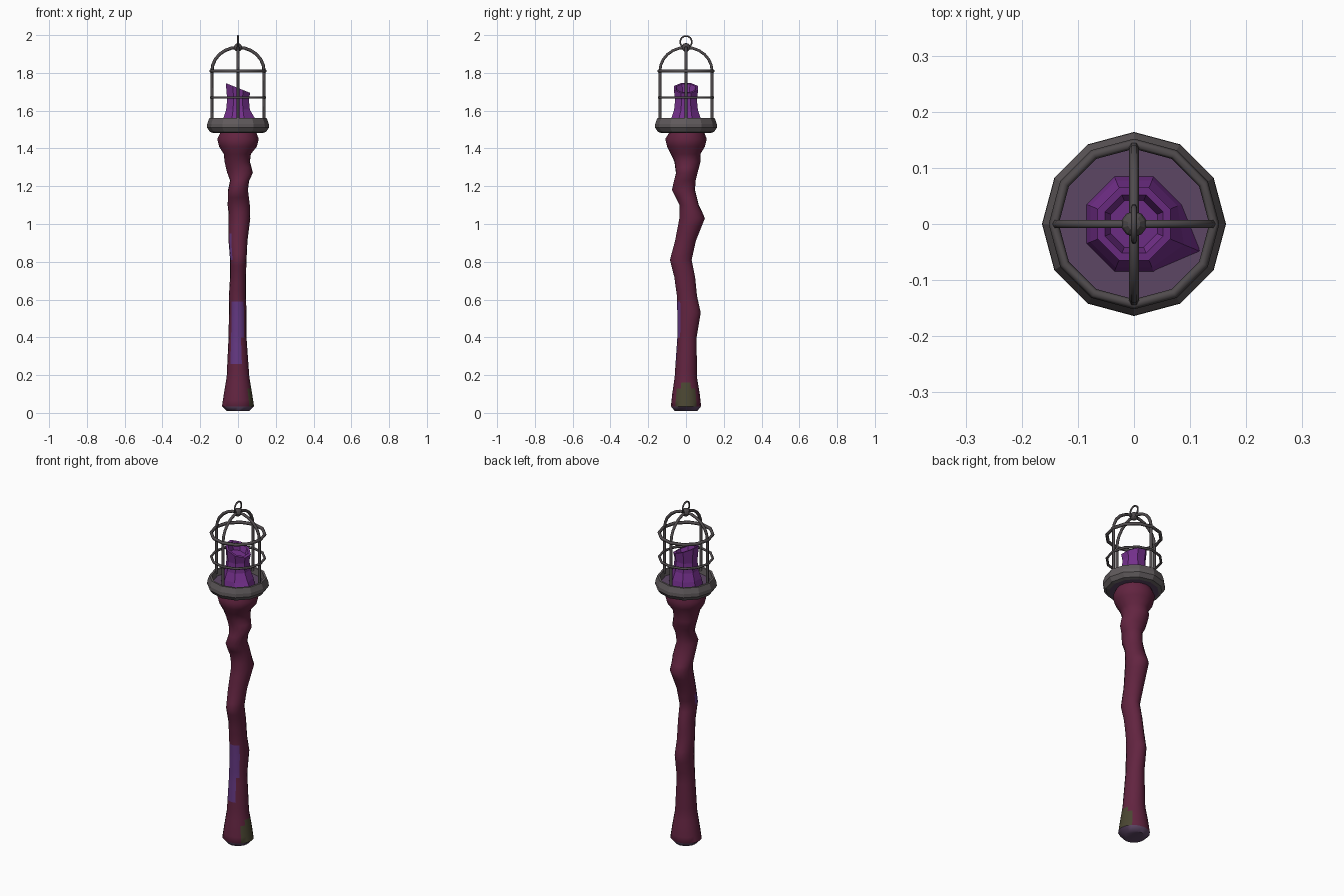
import bpy, bmesh, math
from math import sin, cos, pi, radians

if "Cube" in bpy.data.objects:
    bpy.data.objects.remove(bpy.data.objects["Cube"])


def mat(name, r, g, b):
    lin = lambda c: ((c / 255 + 0.055) / 1.055) ** 2.4 if c > 10 else c / 3295
    m = bpy.data.materials.new(name)
    m.diffuse_color = (lin(r), lin(g), lin(b), 1)
    m.use_nodes = True
    m.node_tree.nodes["Principled BSDF"].inputs["Base Color"].default_value = m.diffuse_color
    return m


WOOD = mat("maroon wood", 98, 36, 64)
PATCH = mat("violet patch", 100, 56, 130)
MOSS = mat("moss", 74, 70, 50)
PALE = mat("dusky purple", 92, 70, 100)
METAL = mat("grey metal", 96, 90, 92)
ROD = mat("dark iron", 80, 75, 77)
CORE = mat("purple core", 116, 48, 140)


def loft(name, rings, mats, rule=None, smooth=None):
    """Skin a list of equal rings of points and cap both ends."""
    bm = bmesh.new()
    vs = [[bm.verts.new(p) for p in ring] for ring in rings]
    n = len(vs[0])
    for a, b in zip(vs, vs[1:]):
        for i in range(n):
            j = (i + 1) % n
            bm.faces.new((a[i], a[j], b[j], b[i]))
    bm.faces.new(vs[0][::-1])
    bm.faces.new(vs[-1])
    bm.normal_update()
    if rule:
        for f in bm.faces:
            f.material_index = rule(f.calc_center_median(), f.normal)
    me = bpy.data.meshes.new(name)
    bm.to_mesh(me)
    bm.free()
    for m in mats:
        me.materials.append(m)
    ob = bpy.data.objects.new(name, me)
    bpy.context.collection.objects.link(ob)
    if smooth:
        bpy.ops.object.select_all(action='DESELECT')
        bpy.context.view_layer.objects.active = ob
        ob.select_set(True)
        bpy.ops.object.shade_smooth_by_angle(angle=radians(smooth))
    return ob


def tube(name, pts, r, closed=False):
    """Round bar along a path."""
    cu = bpy.data.curves.new(name, 'CURVE')
    cu.dimensions = '3D'
    cu.bevel_depth = r
    cu.bevel_resolution = 1
    cu.use_fill_caps = True
    sp = cu.splines.new('POLY')
    sp.points.add(len(pts) - 1)
    for p, q in zip(sp.points, pts):
        p.co = (*q, 1)
    sp.use_cyclic_u = closed
    cu.materials.append(ROD)
    ob = bpy.data.objects.new(name, cu)
    bpy.context.collection.objects.link(ob)
    bpy.ops.object.select_all(action='DESELECT')
    bpy.context.view_layer.objects.active = ob
    ob.select_set(True)
    bpy.ops.object.convert(target='MESH')
    return ob


# Gnarled shaft: height, x min, x max, y min, y max
S = [(0.01, -.06, .06, -.06, .06), (0.035, -.085, .085, -.08, .08),
     (0.10, -.075, .075, -.073, .073), (0.19, -.06, .06, -.06, .058),
     (0.40, -.05, .045, -.046, .056), (0.53, -.048, .045, -.046, .078),
     (0.62, -.048, .042, -.048, .058), (0.72, -.042, .042, -.062, .048),
     (0.81, -.042, .045, -.085, .03), (0.91, -.05, .05, -.058, .052),
     (1.03, -.05, .065, -.035, .10), (1.10, -.052, .06, -.036, .07),
     (1.18, -.055, .055, -.072, .045), (1.23, -.045, .062, -.06, .048),
     (1.27, -.058, .08, -.052, .06), (1.33, -.068, .06, -.065, .08),
     (1.37, -.075, .068, -.08, .076), (1.41, -.10, .10, -.10, .10),
     (1.45, -.11, .11, -.11, .11), (1.49, -.09, .095, -.085, .095)]
N = 16
rings = []
for a, b in zip(S, S[1:]):
    k = max(1, round((b[0] - a[0]) / 0.035))
    for s in range(k + (b is S[-1])):
        z, x0, x1, y0, y1 = (u + (v - u) * s / k for u, v in zip(a, b))
        ring = []
        for i in range(N):
            t = 2 * pi * i / N
            # spiral ridge under the collar
            w = 1 + (0.06 * sin(2 * t - 22 * z) if 1.08 < z < 1.37 else 0)
            ring.append(((x0 + x1) / 2 + w * (x1 - x0) / 2 * cos(t),
                         (y0 + y1) / 2 + w * (y1 - y0) / 2 * sin(t), z))
        rings.append(ring)


def shaft_rule(c, n):
    if n.z < -0.5 and c.z < 0.05:
        return 3
    if c.z < 0.15 and n.x > 0.65 and c.z + abs(c.y) < 0.17:
        return 2
    if 0.26 < c.z < 0.6 and n.y < -0.55 and (c.x < 0.01 or c.z > 0.4):
        return 1
    if 0.82 < c.z < 0.95 and n.x < -0.75 and c.y < -0.02:
        return 1
    return 0


loft("shaft", rings, [WOOD, PATCH, MOSS, PALE], shaft_rule, 50)

# Twelve-sided metal dish with a recessed floor
prof = [(.13, 1.482), (.148, 1.487), (.164, 1.51), (.163, 1.53), (.152, 1.56),
        (.14, 1.56), (.134, 1.525)]
loft("cage_base", [[(r * cos(i * pi / 6), r * sin(i * pi / 6), z) for i in range(12)]
                   for r, z in prof], [METAL, PALE],
     lambda c, n: int(abs(n.z) > 0.9 and c.xy.length < 0.13))

# Broken, hollow-topped core with a slanted rim and flared foot
core = []
for r, z, slant in [(.092, 1.522, 0), (.084, 1.56, 0), (.068, 1.605, 0), (.062, 1.66, 0),
                    (.07, 1.72, .4), (.056, 1.72, .4), (.045, 1.685, .3)]:
    ring = []
    for i in range(8):
        t = 2 * pi * (i + .5) / 8
        q = r * (1.4 if i == 7 and z < 1.53 else 1.15 if i == 7 and z < 1.57 else 1)
        x = q * cos(t)
        ring.append((x, q * sin(t), z - slant * x))
    core.append(ring)
loft("core", core, [CORE])

# Cage: four arched uprights made from two crossing hoops
half = [(-.138, 1.54), (-.138, 1.67)]
half += [(-.138 * cos(a), 1.81 + .125 * sin(a)) for a in [i * pi / 12 for i in range(13)]]
half += [(.138, 1.67), (.138, 1.54)]
tube("cage_hoop_x", [(u, 0, z) for u, z in half], .0085)
tube("cage_hoop_y", [(0, u, z) for u, z in half], .0085)

# Horizontal cage bands
for name, z, r in (("lower_band", 1.67, .007), ("upper_band", 1.81, .009)):
    tube(name, [(.143 * cos(i * pi / 6), .143 * sin(i * pi / 6), z) for i in range(12)], r, True)

# Finial ball and hanging ring
bpy.ops.mesh.primitive_uv_sphere_add(segments=10, ring_count=6, radius=.023, location=(0, 0, 1.935))
ball = bpy.context.object
ball.name = "finial_ball"
ball.data.materials.append(ROD)
tube("hanging_ring", [(0, .031 * cos(i * pi / 8), 1.964 + .031 * sin(i * pi / 8))
                      for i in range(16)], .005, True)
